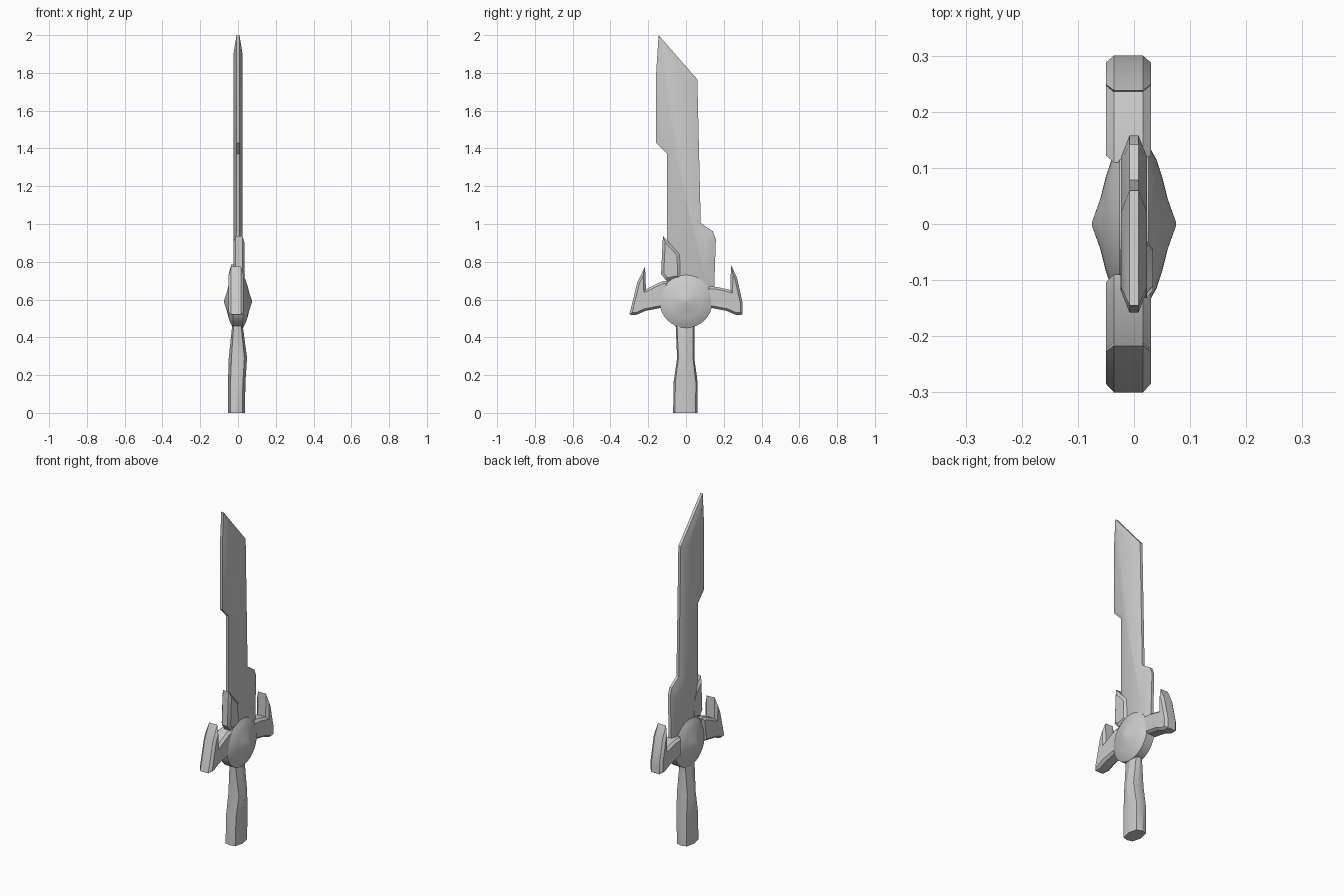
import bpy, bmesh, math

if "Cube" in bpy.data.objects:
    bpy.data.objects.remove(bpy.data.objects["Cube"])


def finish(bm, name):
    bmesh.ops.recalc_face_normals(bm, faces=bm.faces[:])
    me = bpy.data.meshes.new(name)
    bm.to_mesh(me)
    bm.free()
    ob = bpy.data.objects.new(name, me)
    bpy.context.collection.objects.link(ob)
    bpy.ops.object.select_all(action='DESELECT')
    ob.select_set(True)
    bpy.context.view_layer.objects.active = ob
    bpy.ops.object.shade_smooth_by_angle(angle=math.radians(28))
    return ob


def plate(name, outline, rim, body, inset, cx=0.0):
    """Prism of a (y, z) outline: thin at the rim, thicker at the inset caps."""
    bm = bmesh.new()
    sides = [[bm.verts.new((cx + s * rim, y, z)) for y, z in outline] for s in (-1, 1)]
    caps = [bm.faces.new(v) for v in sides]
    n = len(outline)
    for i in range(n):
        j = (i + 1) % n
        bm.faces.new((sides[0][i], sides[0][j], sides[1][j], sides[1][i]))
    bmesh.ops.recalc_face_normals(bm, faces=bm.faces[:])
    for s, cap in zip((-1, 1), caps):
        bmesh.ops.inset_region(bm, faces=[cap], thickness=inset, use_even_offset=True)
        for v in cap.verts:
            v.co.x = cx + s * body
    return finish(bm, name)


def loft(name, rings):
    """Skin a list of closed rings of equal length and cap both ends."""
    bm = bmesh.new()
    vs = [[bm.verts.new(p) for p in r] for r in rings]
    n = len(vs[0])
    for a, b in zip(vs, vs[1:]):
        for i in range(n):
            j = (i + 1) % n
            bm.faces.new((a[i], a[j], b[j], b[i]))
    bm.faces.new(vs[0])
    bm.faces.new(vs[-1])
    return finish(bm, name)


# Blade with hooked tip and shoulder
plate("blade", [(-0.10, 0.62), (0.148, 0.62), (0.158, 0.92), (0.142, 0.962),
                (0.078, 1.005), (0.06, 1.765), (-0.145, 2.0), (-0.158, 1.80),
                (-0.158, 1.43), (-0.10, 1.37)], 0.008, 0.023, 0.038)

# Small fin clasping the blade
plate("blade_fin", [(-0.122, 0.937), (-0.034, 0.84), (-0.03, 0.715),
                    (-0.105, 0.70), (-0.132, 0.735)], 0.018, 0.029, 0.014, 0.005)

# Cross-guard wings, each with an upturned prong
plate("guard_wing_front", [(-0.217, 0.775), (-0.258, 0.69), (-0.30, 0.52),
                           (-0.265, 0.518), (-0.215, 0.54), (-0.11, 0.56),
                           (-0.09, 0.70), (-0.125, 0.697), (-0.212, 0.655)],
      0.026, 0.04, 0.012, -0.01)
plate("guard_wing_back", [(0.238, 0.785), (0.27, 0.715), (0.30, 0.58),
                          (0.30, 0.52), (0.265, 0.518), (0.215, 0.54),
                          (0.11, 0.56), (0.11, 0.67), (0.165, 0.667), (0.235, 0.65)],
      0.026, 0.04, 0.012, -0.01)

# Domed guard disc, peaked on both sides
half = [(0.140, 0.026), (0.115, 0.040), (0.085, 0.050), (0.045, 0.060), (0.003, 0.075)]
stations = [(r, -x) for r, x in reversed(half)] + half
N = 32
loft("guard_disc", [[(x, r * math.cos(2 * math.pi * i / N),
                      0.59 + r * math.sin(2 * math.pi * i / N)) for i in range(N)]
                    for r, x in stations])

# Octagonal grip: z, x range, y range
grip = [(0.0, -0.053, 0.037, -0.068, 0.06), (0.16, -0.053, 0.039, -0.066, 0.062),
        (0.29, -0.049, 0.048, -0.047, 0.044), (0.47, -0.03, 0.024, -0.055, 0.046)]
rings = []
for z, x0, x1, y0, y1 in grip:
    cx, cy, rx, ry = (x0 + x1) / 2, (y0 + y1) / 2, (x1 - x0) / 2, (y1 - y0) / 2
    rings.append([(cx + rx * math.cos(i * math.pi / 4),
                   cy + ry * math.sin(i * math.pi / 4) * (1.2 if i % 2 else 1), z)
                  for i in range(8)])
loft("grip", rings)
